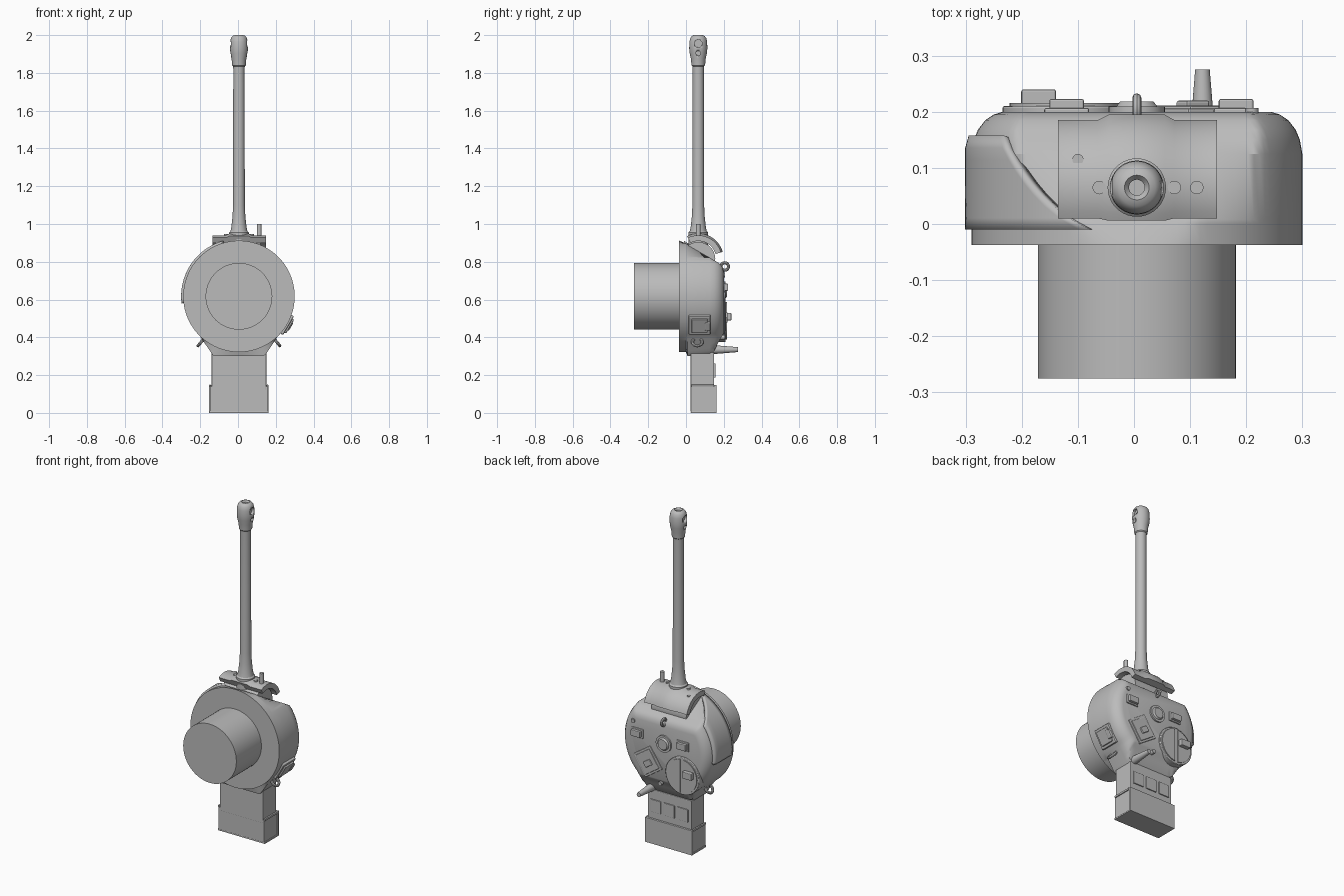
import bpy, bmesh, math
from mathutils import Vector

if "Cube" in bpy.data.objects:
    bpy.data.objects.remove(bpy.data.objects["Cube"])

CX, CZ, R = 0.005, 0.617, 0.295      # turret ring centre and radius
grey = bpy.data.materials.new("plain_grey")
grey.diffuse_color = (0.5, 0.5, 0.5, 1)
grey.use_nodes = True
grey.node_tree.nodes["Principled BSDF"].inputs["Base Color"].default_value = grey.diffuse_color


def finish(ob, name, smooth=True, bevel=0):
    ob.name = name
    ob.data.materials.clear()
    ob.data.materials.append(grey)
    bpy.ops.object.select_all(action='DESELECT')
    ob.select_set(True)
    bpy.context.view_layer.objects.active = ob
    if bevel:
        m = ob.modifiers.new("bevel", 'BEVEL')
        m.width, m.segments = bevel, 2
    if smooth:
        bpy.ops.object.shade_smooth_by_angle(angle=math.radians(32))
    return ob


def mesh(name, verts, faces, **kw):
    me = bpy.data.meshes.new(name)
    me.from_pydata(verts, [], faces)
    bm = bmesh.new()
    bm.from_mesh(me)
    bmesh.ops.remove_doubles(bm, verts=bm.verts, dist=1e-5)
    bmesh.ops.recalc_face_normals(bm, faces=bm.faces)
    bm.to_mesh(me)
    bm.free()
    ob = bpy.data.objects.new(name, me)
    bpy.context.collection.objects.link(ob)
    return finish(ob, name, **kw)


def box(name, c, size, ry=0, bevel=0.004):
    bpy.ops.mesh.primitive_cube_add(size=1, location=c)
    ob = bpy.context.object
    ob.scale = size
    bpy.ops.object.transform_apply(location=False, rotation=False, scale=True)
    ob.rotation_euler = (0, math.radians(ry), 0)
    return finish(ob, name, False, bevel)


def cone(name, a, b, r1, r2=None, n=32, bevel=0):
    a, b = Vector(a), Vector(b)
    bpy.ops.mesh.primitive_cone_add(vertices=n, radius1=r1, radius2=r1 if r2 is None else r2,
                                    depth=(b - a).length, location=(a + b) / 2,
                                    rotation=(b - a).to_track_quat('Z', 'Y').to_euler())
    return finish(bpy.context.object, name, True, bevel)


def ring(name, c, r, t, rot):
    bpy.ops.mesh.primitive_torus_add(major_radius=r, minor_radius=t, major_segments=24,
                                     minor_segments=8, location=c, rotation=rot)
    return finish(bpy.context.object, name)


def grid(rows, closed):
    """Quads between equally long rows of points."""
    n = len(rows[0])
    verts = [p for row in rows for p in row]
    faces = [(i * n + j, i * n + (j + 1) % n, (i + 1) * n + (j + 1) % n, (i + 1) * n + j)
             for i in range(len(rows) - 1) for j in range(n if closed else n - 1)]
    return verts, faces


# Turret shell: a round casting clipped by a sloped nose and a sloped tail
N = 128
sections = [(-0.037, 1, 0.295, -0.295, 0), (0, 1, 0.28, -0.295, 0), (0.008, 1, 0.275, -0.317, 1),
            (0.125, 1, 0.205, -0.317, 1), (0.15, 0.985, 0.19, -0.29, 1), (0.168, 0.96, 0.18, -0.25, 1),
            (0.185, 0.915, 0.167, -0.22, 1), (0.195, 0.865, 0.15, -0.205, 1), (0.2, 0.81, 0.13, -0.195, 1)]


def outline(y, s, top, bottom, tail):
    pts = []
    for k in range(N):
        a = 2 * math.pi * k / N
        dx, dz = math.cos(a), math.sin(a)
        r = R
        if tail and dz < -0.5:
            flat = 0.317 / -dz
            side = (0.19 * 0.317 - 0.135 * 0.235) / (0.082 * abs(dx) - 0.055 * dz)
            r = max(R, min(flat, side))
        pts.append((CX + r * s * dx, y, CZ + max(bottom, min(top, r * s * dz))))
    return pts


v, f = grid([outline(*s) for s in sections], True)
f += [tuple(range(N)), tuple(range(len(v) - N, len(v)))]
mesh("turret_shell", v, f)

# Basket below the turret ring
cone("turret_basket", (CX, -0.275, CZ), (CX, -0.03, CZ), 0.1765, n=64)

# Extra cheek armour on the left front
rows = []
for i in range(9):
    y = -0.01 + 0.165 * i / 8
    end = math.pi - math.asin((0.284 - 0.104 * i / 8) / R)
    start = math.radians(187)
    rr = 0.304 - (0.006 if i == 8 else 0)
    rows.append([(CX + rr * math.cos(start + (end - start) * j / 20), y,
                  CZ + rr * math.sin(start + (end - start) * j / 20)) for j in range(21)])
v, f = grid(rows, False)
cheek = mesh("cheek_armour", v, f)
sol = cheek.modifiers.new("thickness", 'SOLIDIFY')
sol.thickness, sol.offset = 0.02, 0
for i, vert in enumerate(cheek.data.vertices):      # keep the outer skin just proud of the shell
    d = Vector((vert.co.x - CX, 0, vert.co.z - CZ)).normalized() * 0.008
    vert.co -= d

# Curved gun shield with a raised middle, and the rotor behind it
MY, MZ = 0.065, 0.815
rows = []
for x, up in [(-0.135, 0), (-0.065, 0), (-0.045, 0.01), (0.055, 0.01), (0.072, 0), (0.148, 0)]:
    arc = [math.radians(16 + 100 * k / 16) for k in range(17)]
    loop = [(0.125 + up, a) for a in arc] + [(0.095, a) for a in reversed(arc)]
    rows.append([(x, MY + r * math.cos(a), MZ + r * math.sin(a)) for r, a in loop])
v, f = grid(rows, True)
n = len(rows[0])
for o in (0, len(v) - n):
    f += [(o + k, o + k + 1, o + n - 2 - k, o + n - 1 - k) for k in range(16)]
mesh("gun_shield", v, f)
cone("gun_rotor", (-0.11, MY, MZ), (0.12, MY, MZ), 0.09)
cone("sight_post", (0.112, MY, 0.92), (0.112, MY, 1.0), 0.012, n=16)
cone("sight_port", (-0.1, 0.115, 0.9), (-0.1, 0.115, 0.932), 0.01, n=16)
for x in (-0.062, 0.072):
    cone("shield_bolt", (x, MY, 0.92), (x, MY, 0.947), 0.012, n=16)

# Gun barrel with a bulbous muzzle brake, turned from a profile
prof = [(0, 0.88), (0.052, 0.88), (0.052, 0.955), (0.045, 0.962), (0.04, 0.985), (0.034, 1.04),
        (0.031, 1.1), (0.03, 1.82), (0.031, 1.835), (0.036, 1.84), (0.039, 1.875), (0.046, 1.905),
        (0.048, 1.93), (0.047, 1.965), (0.042, 1.985), (0.033, 1.996), (0.022, 2.0),
        (0.014, 1.99), (0.014, 1.93), (0, 1.93)]
rows = [[(CX + r * math.cos(a), MY + r * math.sin(a), z)
         for a in [2 * math.pi * k / 40 for k in range(40)]] for r, z in prof]
gun = mesh("gun_barrel", *grid(rows, True))
for z, r in [(1.955, 0.02), (1.905, 0.012)]:        # side vents
    for s in (-1, 1):
        cut = cone("vent_cutter", (CX + s * 0.03, MY, z), (CX + s * 0.08, MY, z), r, n=24)
        cut.hide_render = True
        cut.hide_set(True)
        m = gun.modifiers.new("vent", 'BOOLEAN')
        m.operation, m.object, m.solver = 'DIFFERENCE', cut, 'EXACT'

# Rear bustle boxes and the three rear plates
box("bustle_upper", (0.005, 0.087, 0.22), (0.29, 0.125, 0.2))
box("bustle_lower", (0.004, 0.088, 0.074), (0.304, 0.126, 0.132), bevel=0.002)
box("bustle_lid", (0.004, 0.155, 0.074), (0.314, 0.014, 0.148), bevel=0.002)
box("bustle_floor", (0.004, 0.09, 0.005), (0.314, 0.13, 0.01), bevel=0.002)
for s in (-1, 1):
    box("bustle_flange", (0.004 + s * 0.153, 0.088, 0.143), (0.01, 0.12, 0.012), bevel=0.002)
for x in (-0.085, 0.005, 0.095):
    box("bustle_plate", (x, 0.151, 0.225), (0.07, 0.009, 0.075), bevel=0.002)

# Commander's round hatch in two halves
HX, HZ = -0.122, 0.488
cone("hatch_ring", (HX, 0.15, HZ), (HX, 0.21, HZ), 0.112, n=48, bevel=0.003)
for s in (-1, 1):
    arc = [math.radians(-84 + 168 * k / 20) for k in range(21)]
    rim = [(HX + s * 0.1 * math.cos(a), HZ + 0.1 * math.sin(a)) for a in arc]
    v = [(x, y, z) for y in (0.205, 0.216) for x, z in rim]
    f = [tuple(range(21)), tuple(range(21, 42))]
    f += [(k, (k + 1) % 21, 21 + (k + 1) % 21, 21 + k) for k in range(21)]
    mesh("hatch_half", v, f)
box("hatch_periscope", (-0.17, 0.224, 0.51), (0.062, 0.032, 0.04))

# Loader's rectangular hatch, turned on the roof
box("loader_hatch_frame", (0.112, 0.2, 0.51), (0.135, 0.012, 0.145), 34)
box("loader_hatch_lid", (0.112, 0.206, 0.51), (0.11, 0.01, 0.12), 34)
box("loader_hatch_handle", (0.105, 0.212, 0.505), (0.05, 0.016, 0.035), 34)

# Roof vent, periscopes, lifting ring and small bolts
cone("roof_vent_base", (CX, 0.19, 0.645), (CX, 0.209, 0.645), 0.05, n=40)
cone("roof_vent_cap", (CX, 0.205, 0.645), (CX, 0.218, 0.645), 0.04, 0.03, n=40)
for x in (-0.12, 0.182):
    box("periscope_base", (x, 0.2, 0.665), (0.08, 0.014, 0.055))
    box("periscope", (x, 0.211, 0.665), (0.062, 0.024, 0.038))
ring("front_lifting_ring", (CX, 0.205, 0.775), 0.02, 0.008, (0, math.pi / 2, 0))
for x, z in [(0.03, 0.4), (0.21, 0.73)]:
    cone("roof_bolt", (x, 0.16, z), (x, 0.207, z), 0.012, n=16)

# Antenna mount on the rear slope
cone("antenna_mount", (0.122, 0.14, 0.335), (0.122, 0.275, 0.335), 0.024, 0.013, n=24)

# Rear lifting rings on both sides
for s in (-1, 1):
    ring("rear_lifting_ring", (CX + s * 0.2, 0.06, 0.375), 0.026, 0.008, (0, s * math.radians(50), 0))

# Pistol port on the right side
for name, r, size in [("port_frame", 0.292, (0.026, 0.116, 0.115)),
                      ("port_door", 0.304, (0.022, 0.085, 0.085)),
                      ("port_hinge", 0.31, (0.02, 0.03, 0.05))]:
    a = math.radians(30.6)
    y = 0.072 if name != "port_hinge" else 0.115
    box(name, (CX + r * math.cos(a), y, CZ - r * math.sin(a)), size, 30.6, 0.006)
